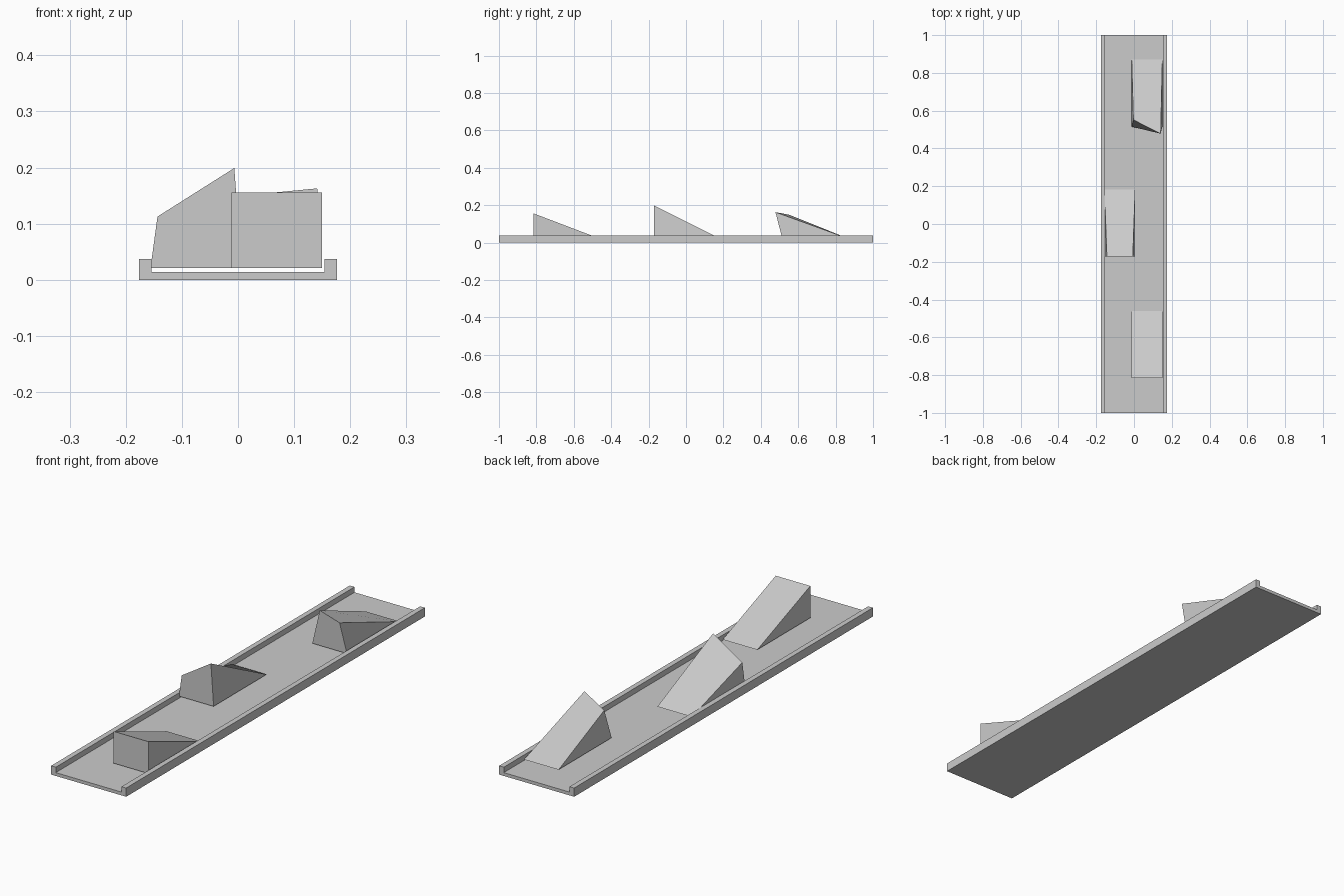
import bpy
import math
from mathutils import Vector, Matrix

if "Cube" in bpy.data.objects:
    bpy.data.objects.remove(bpy.data.objects["Cube"])

grey = bpy.data.materials.new("plain grey")
grey.diffuse_color = (0.6, 0.6, 0.6, 1)
grey.use_nodes = True
grey.node_tree.nodes["Principled BSDF"].inputs["Base Color"].default_value = grey.diffuse_color


def make_object(name, verts, faces):
    mesh = bpy.data.meshes.new(name)
    mesh.from_pydata(verts, [], faces)
    mesh.materials.append(grey)
    obj = bpy.data.objects.new(name, mesh)
    bpy.context.collection.objects.link(obj)
    return obj


# Channel-shaped track: U profile swept along y
W, INNER, RAIL, FLOOR = 0.176, 0.154, 0.037, 0.014
half = [(INNER, FLOOR), (INNER, RAIL), (W, RAIL), (W, 0)]
profile = half + [(-x, z) for x, z in reversed(half)]
n = len(profile)
verts = [(x, y, z) for y in (-1, 1) for x, z in profile]
sides = [(i, i + n, (i + 1) % n + n, (i + 1) % n) for i in range(n)]
make_object("track", verts, sides + [tuple(range(n)), tuple(reversed(range(n, 2 * n)))])

# Wedge ramps: the top edge may be turned about its own centre
BASE, TOP, WIDTH, LENGTH = 0.021, 0.156, 0.162, 0.355


def make_ramp(name, x, y, roll=0.0, yaw=0.0, tip=0.0):
    h = WIDTH / 2
    turn = (Matrix.Rotation(math.radians(yaw), 3, 'Z')
            @ Matrix.Rotation(math.radians(-roll), 3, 'Y'))
    centre = Vector((x, y, TOP))
    top_left = centre + turn @ Vector((-h, 0, 0)) - Vector((0, 0, tip))
    top_right = centre + turn @ Vector((h, 0, 0)) + Vector((0, 0, tip))
    verts = [(x - h, y, BASE), (x + h, y, BASE),
             (x + h, y + LENGTH, BASE), (x - h, y + LENGTH, BASE),
             top_left, top_right]
    faces = [(0, 3, 2, 1),   # underside
             (0, 1, 5, 4),   # front
             (4, 5, 2, 3),   # slope
             (1, 2, 5), (0, 4, 3)]
    make_object(name, verts, faces)


make_ramp("front_ramp", 0.069, -0.815)
make_ramp("middle_ramp", -0.075, -0.172, roll=32.3)
make_ramp("back_ramp", 0.069, 0.515, yaw=-27, tip=0.007)
